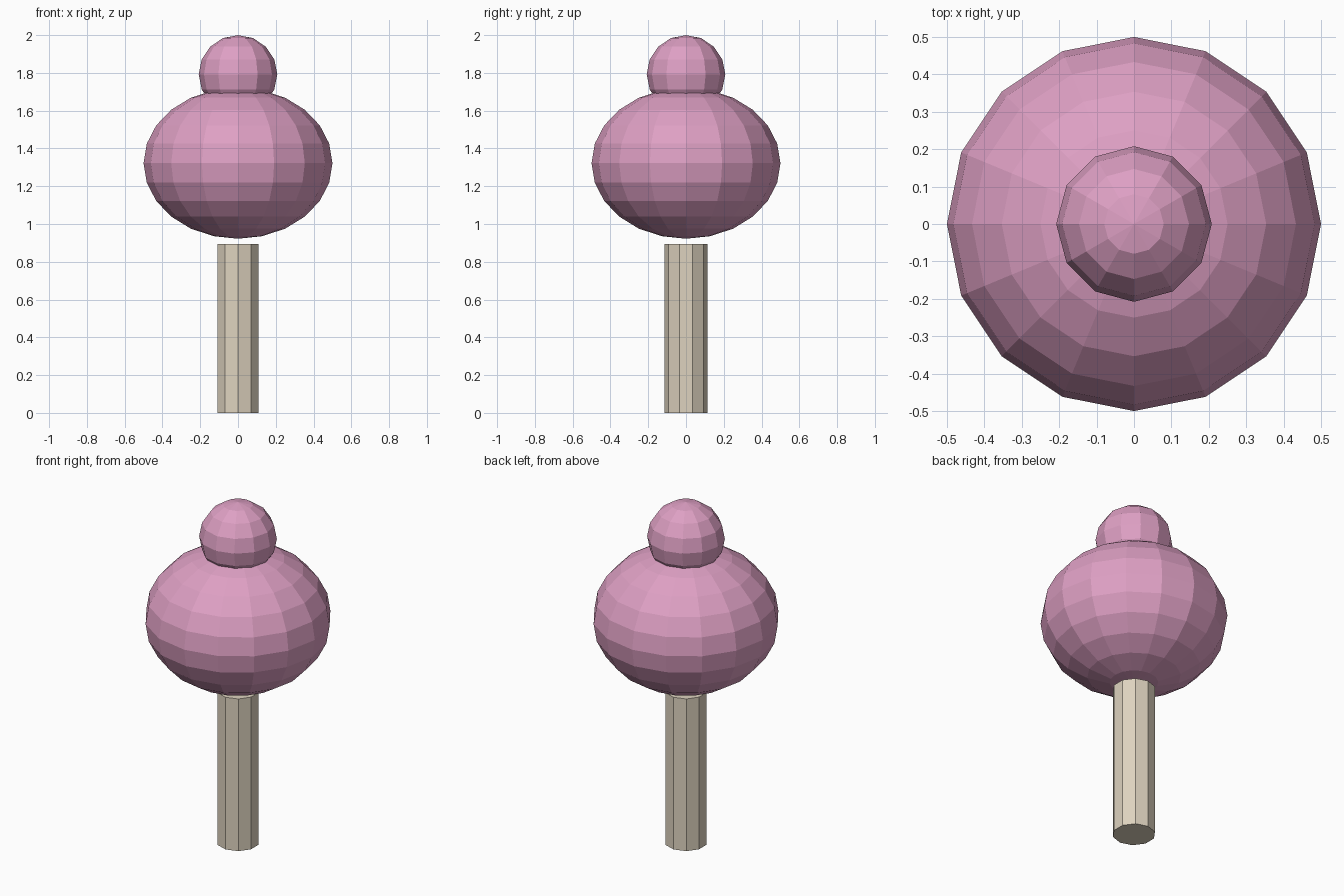
import bpy

# Remove the default cube only
cube = bpy.data.objects.get("Cube")
if cube:
    bpy.data.objects.remove(cube, do_unlink=True)


def make_material(name, rgb):
    mat = bpy.data.materials.new(name)
    mat.use_nodes = True
    colour = (*rgb, 1.0)
    mat.diffuse_color = colour
    mat.node_tree.nodes["Principled BSDF"].inputs["Base Color"].default_value = colour
    return mat


def finish(name, mat):
    obj = bpy.context.object
    obj.name = obj.data.name = name
    obj.data.materials.append(mat)
    bpy.ops.object.shade_flat()
    return obj


def add_ball(name, mat, segments, rings, z, radius, half_height):
    bpy.ops.mesh.primitive_uv_sphere_add(
        segments=segments, ring_count=rings, radius=1, location=(0, 0, z))
    bpy.context.object.scale = (radius, radius, half_height)
    bpy.ops.object.transform_apply(location=False, rotation=False, scale=True)
    return finish(name, mat)


blossom_pink = make_material("blossom pink", (0.73, 0.35, 0.55))
pale_wood = make_material("pale wood", (0.73, 0.65, 0.52))

# Ten-sided trunk, stopping just short of the foliage
trunk_height = 0.895
bpy.ops.mesh.primitive_cylinder_add(
    vertices=10, radius=0.115, depth=trunk_height, location=(0, 0, trunk_height / 2))
finish("trunk", pale_wood)

# Wide squashed crown with a small ball on top
add_ball("lower_foliage", blossom_pink, 16, 12, 1.322, 0.5, 0.4)
add_ball("upper_foliage", blossom_pink, 12, 8, 1.792, 0.208, 0.208)
